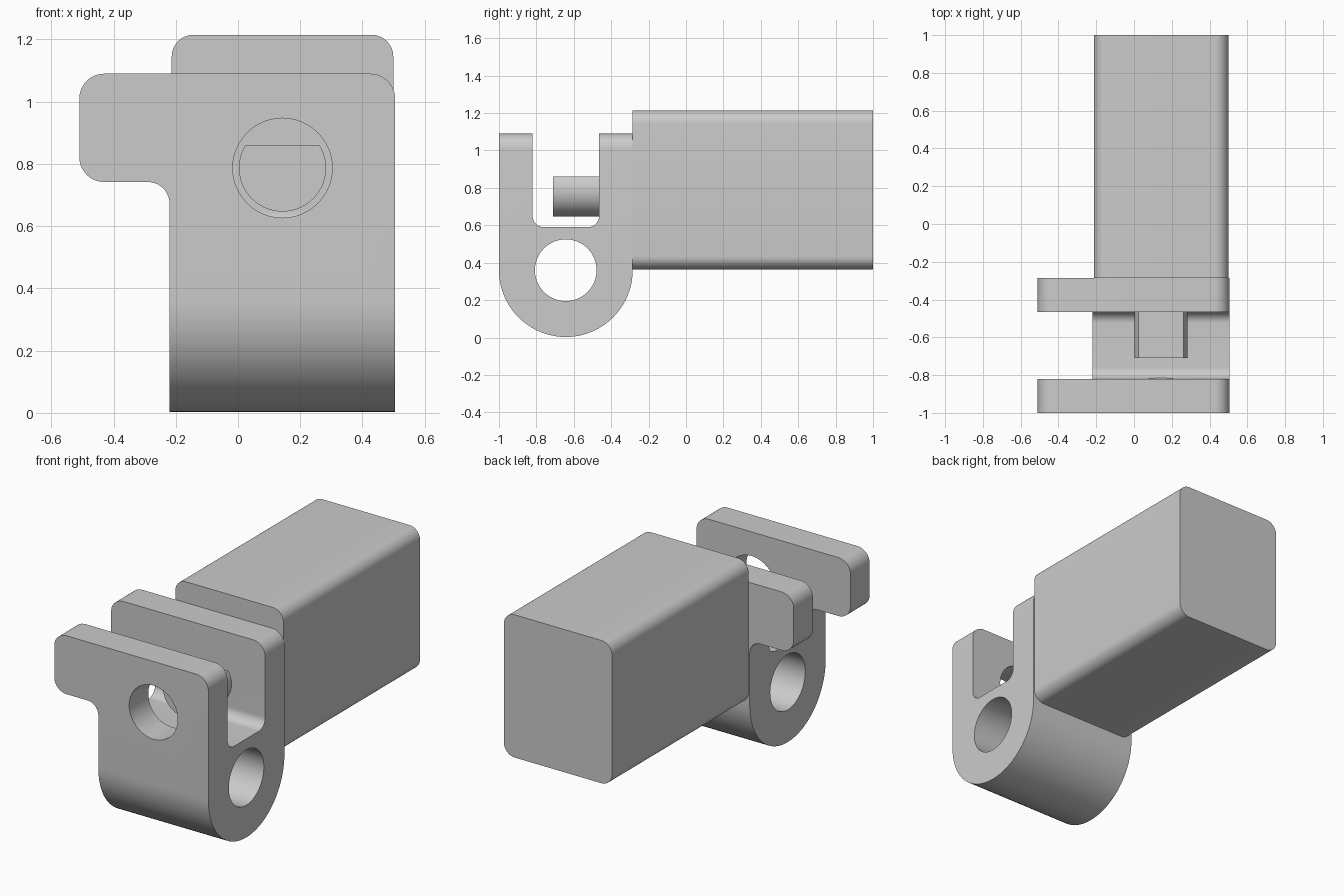
import bpy, bmesh, math
from mathutils import Vector

cube = bpy.data.objects.get("Cube")
if cube:
    bpy.data.objects.remove(cube, do_unlink=True)

grey = bpy.data.materials.new("plain grey")
grey.use_nodes = True
grey.diffuse_color = (0.6, 0.6, 0.6, 1)
grey.node_tree.nodes["Principled BSDF"].inputs["Base Color"].default_value = (0.6, 0.6, 0.6, 1)


def rounded(corners, steps=10):
    """Outline with right-angled corners given as (a, b, radius)."""
    points = []
    for i, (a, b, r) in enumerate(corners):
        p = Vector((a, b))
        if r == 0:
            points.append(p)
            continue
        u = (Vector(corners[i - 1][:2]) - p).normalized()
        v = (Vector(corners[(i + 1) % len(corners)][:2]) - p).normalized()
        centre = p + (u + v) * r
        for k in range(steps + 1):
            t = math.pi / 2 * k / steps
            points.append(centre - v * r * math.cos(t) - u * r * math.sin(t))
    return points


def arc(a, b, r, start=0, sweep=math.tau, steps=48):
    return [Vector((a + r * math.cos(start + sweep * k / steps),
                    b + r * math.sin(start + sweep * k / steps)))
            for k in range(steps + (sweep < math.tau))]


def extrude(name, outline, axis, start, end):
    """Extrude an outline along x (outline in y, z) or along y (outline in x, z)."""
    bm = bmesh.new()
    place = (lambda p: (start, p.x, p.y)) if axis == "x" else (lambda p: (p.x, start, p.y))
    face = bm.faces.new([bm.verts.new(place(p)) for p in outline])
    made = bmesh.ops.extrude_face_region(bm, geom=[face])["geom"]
    shift = Vector((end - start, 0, 0) if axis == "x" else (0, end - start, 0))
    bmesh.ops.translate(bm, vec=shift, verts=[g for g in made if isinstance(g, bmesh.types.BMVert)])
    bmesh.ops.recalc_face_normals(bm, faces=bm.faces)
    mesh = bpy.data.meshes.new(name)
    bm.to_mesh(mesh)
    bm.free()
    mesh.materials.append(grey)
    obj = bpy.data.objects.new(name, mesh)
    bpy.context.collection.objects.link(obj)
    return obj


def activate(obj):
    bpy.ops.object.select_all(action="DESELECT")
    obj.select_set(True)
    bpy.context.view_layer.objects.active = obj


def carve(obj, tool, operation):
    mod = obj.modifiers.new("carve", "BOOLEAN")
    mod.object, mod.operation, mod.solver = tool, operation, "EXACT"
    activate(obj)
    bpy.ops.object.modifier_apply(modifier=mod.name)
    bpy.data.objects.remove(tool, do_unlink=True)


# Bracket: slotted side profile with a round foot
front, back, round_foot = -1.0, -0.285, 0.357
bracket = extrude("bracket", rounded([
    (front, 1.3, 0), (front, 0.003, round_foot), (back, 0.003, round_foot), (back, 1.3, 0),
    (-0.465, 1.3, 0), (-0.465, 0.59, 0.06), (-0.82, 0.59, 0.06), (-0.82, 1.3, 0)], 20),
    "x", -0.7, 0.7)

# Front silhouette with the side tab
silhouette = extrude("silhouette_tool", rounded([
    (0.505, -0.2, 0), (0.505, 1.09, 0.08), (-0.51, 1.09, 0.08), (-0.51, 0.742, 0.08),
    (-0.22, 0.742, 0.07), (-0.22, -0.2, 0)]), "y", -1.2, 0)
carve(bracket, silhouette, "INTERSECT")

# Pivot bore and front plate hole
carve(bracket, extrude("bore_tool", arc(-0.643, 0.36, 0.165), "x", -0.8, 0.8), "DIFFERENCE")
carve(bracket, extrude("hole_tool", arc(0.143, 0.787, 0.16), "y", -1.2, -0.7), "DIFFERENCE")

# Peg with a flat top
flat = math.asin(0.073 / 0.14)
peg = extrude("peg", arc(0.143, 0.787, 0.14, math.pi - flat, math.pi + 2 * flat), "y", -0.71, -0.42)

# Long rear block
block = extrude("rear_block", rounded([
    (-0.213, 0.365, 0.07), (0.499, 0.365, 0.07), (0.499, 1.215, 0.07), (-0.213, 1.215, 0.07)]),
    "y", back, 1.0)

for obj in (bracket, peg, block):
    activate(obj)
    bpy.ops.object.shade_smooth_by_angle(angle=math.radians(30))
